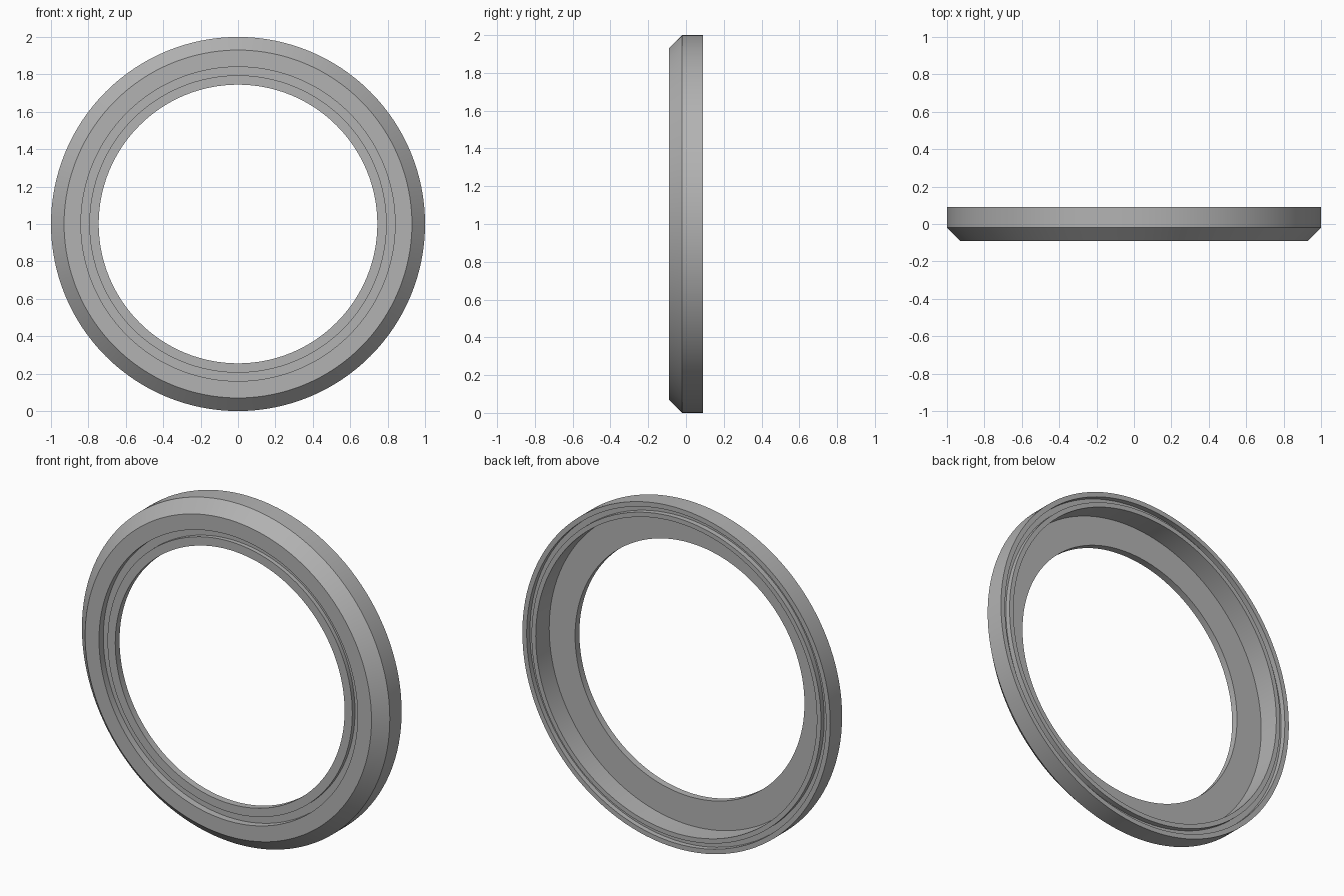
import bpy, bmesh, math
from mathutils import Matrix, Vector

cube = bpy.data.objects.get("Cube")
if cube:
    bpy.data.objects.remove(cube, do_unlink=True)

SEGMENTS = 128

# Plain grey finish
grey = bpy.data.materials.new("grey")
grey.use_nodes = True
colour = (0.45, 0.45, 0.45, 1)
grey.diffuse_color = colour
grey.node_tree.nodes["Principled BSDF"].inputs["Base Color"].default_value = colour

# Ring cross-section as (radius, depth)
profile = [
    (1.0, 0.09), (1.0, -0.02), (0.93, -0.09),       # outer wall and chamfer
    (0.84, -0.09), (0.84, -0.05),                   # front face, groove
    (0.795, -0.05), (0.795, -0.075),                # groove floor, inner lip
    (0.745, -0.075), (0.745, -0.035),               # bore
    (0.913, -0.035), (0.913, 0.09),                 # back recess
    (0.94, 0.09), (0.94, 0.06),                     # back rim groove
    (0.972, 0.06), (0.972, 0.09),
]


def revolve(name, points, centre):
    """Sweep a closed cross-section around the depth axis."""
    bm = bmesh.new()
    rings = []
    for i in range(SEGMENTS):
        turn = Matrix.Rotation(math.tau * i / SEGMENTS, 3, "Y")
        rings.append([bm.verts.new(turn @ Vector((r, y, 0)) + centre) for r, y in points])
    n = len(points)
    for i in range(SEGMENTS):
        a, b = rings[i], rings[(i + 1) % SEGMENTS]
        for j in range(n):
            k = (j + 1) % n
            bm.faces.new((a[j], a[k], b[k], b[j]))
    bmesh.ops.recalc_face_normals(bm, faces=bm.faces)
    mesh = bpy.data.meshes.new(name)
    bm.to_mesh(mesh)
    bm.free()
    obj = bpy.data.objects.new(name, mesh)
    bpy.context.collection.objects.link(obj)
    mesh.materials.append(grey)
    return obj


ring = revolve("bezel_ring", profile, Vector((0, 0, 1)))

# Smooth round walls, crisp steps
bpy.ops.object.select_all(action="DESELECT")
ring.select_set(True)
bpy.context.view_layer.objects.active = ring
bpy.ops.object.shade_smooth_by_angle(angle=math.radians(30))
